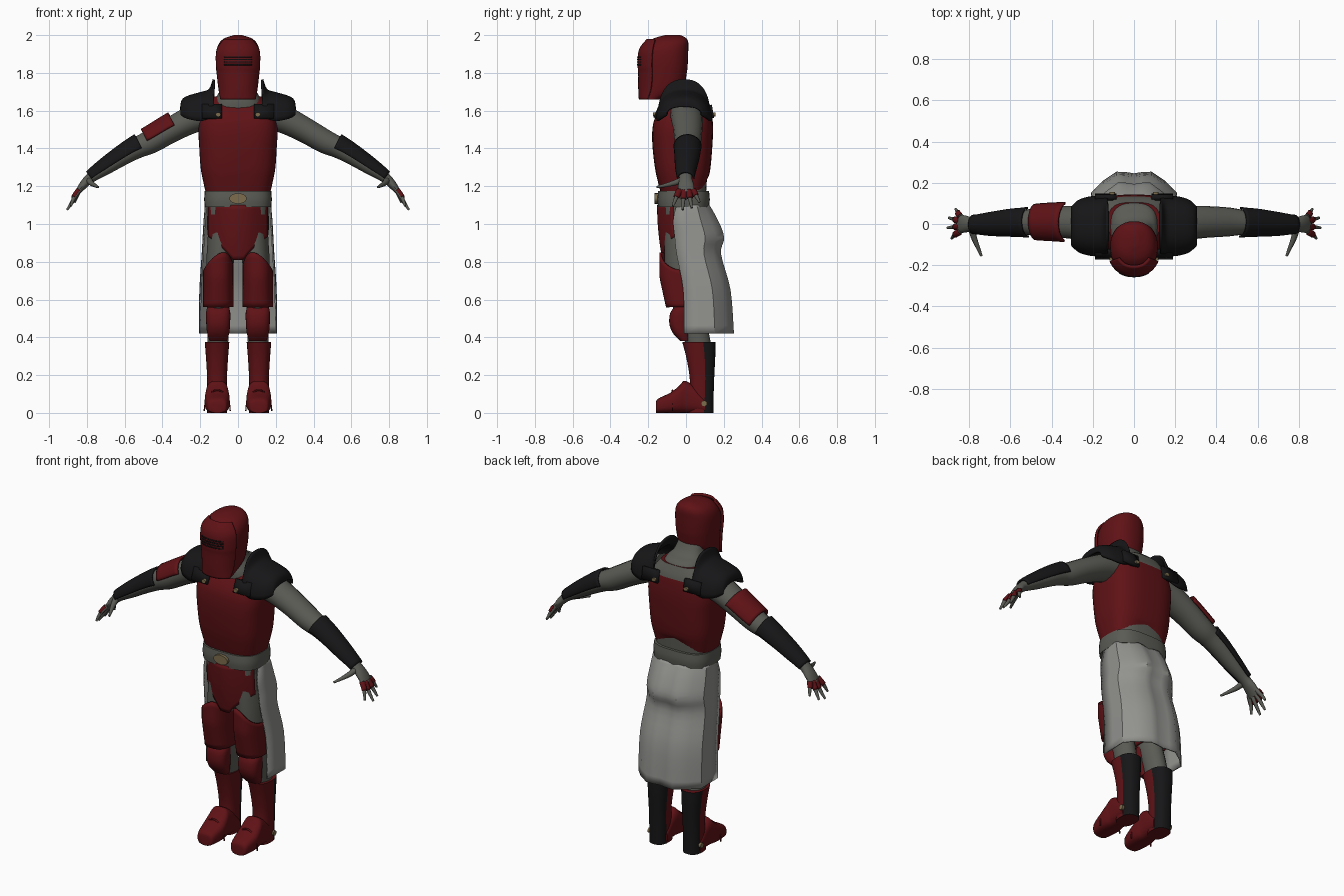
import bpy, bmesh, math
from mathutils import Vector

if "Cube" in bpy.data.objects:
    bpy.data.objects.remove(bpy.data.objects["Cube"])

def material(name, r, g, b):
    m = bpy.data.materials.new(name)
    m.diffuse_color = (r, g, b, 1)
    m.use_nodes = True
    m.node_tree.nodes["Principled BSDF"].inputs["Base Color"].default_value = m.diffuse_color
    return m

RED = material("dark red", .115, .006, .008)
GREY = material("suit grey", .105, .105, .092)
BLACK = material("black", .008, .008, .009)
CAPE = material("light grey", .29, .29, .275)
TAN = material("tan", .2, .15, .075)

def fine(keys, k=4):
    """Smooth (Catmull-Rom) in-betweens for a list of key tuples."""
    out = []
    for i in range(len(keys) - 1):
        p0, p1, p2 = keys[max(i - 1, 0)], keys[i], keys[i + 1]
        p3 = keys[min(i + 2, len(keys) - 1)]
        for j in range(k):
            t = j / k
            out.append(tuple(.5 * (2*b + (c-a)*t + (2*a-5*b+4*c-d)*t*t + (3*b-a-3*c+d)*t**3)
                             for a, b, c, d in zip(p0, p1, p2, p3)))
    return out + [tuple(keys[-1])]

def skin(name, rows, mats, closed=True, thick=0, mirror=False, rule=None):
    """Join rows of points into a surface."""
    bm = bmesh.new()
    vs = [[bm.verts.new(p) for p in row] for row in rows]
    n = len(rows[0])
    for a, b in zip(vs, vs[1:]):
        for j in range(n if closed else n - 1):
            k = (j + 1) % n
            bm.faces.new((a[j], a[k], b[k], b[j]))
    if closed:
        bm.faces.new(vs[0])
        bm.faces.new(vs[-1])
    bmesh.ops.recalc_face_normals(bm, faces=bm.faces)
    bm.normal_update()
    if rule:
        for f in bm.faces:
            f.material_index = rule(f.calc_center_median(), f.normal)
    me = bpy.data.meshes.new(name)
    bm.to_mesh(me)
    bm.free()
    for m in mats:
        me.materials.append(m)
    ob = bpy.data.objects.new(name, me)
    bpy.context.collection.objects.link(ob)
    if thick:
        s = ob.modifiers.new("thickness", 'SOLIDIFY')
        s.thickness, s.offset = thick, 0
    if mirror:
        ob.modifiers.new("mirror", 'MIRROR')
    return ob

def spow(c, e):
    return math.copysign(abs(c) ** (2 / e), c)

def angles(a0, a1, n):
    full = a1 - a0 >= 360
    return [math.radians(a0 + (a1 - a0) * i / (n if full else n - 1)) for i in range(n)]

def rings(keys, cx=0, e=2.6, n=32, a0=0, a1=360, grow=0, k=4):
    """Level cross-sections from (z, front y, back y, half width)."""
    return [[(cx + (rx + grow) * spow(math.cos(a), e),
              (y0 + y1) / 2 + ((y1 - y0) / 2 + grow) * spow(math.sin(a), e), z)
             for a in angles(a0, a1, n)] for z, y0, y1, rx in fine(keys, k)]

def tube(path, grow=0, a0=0, a1=360, n=18):
    """Cross-sections along a path of (x, y, z, side radius, up radius)."""
    pts = [Vector(p[:3]) for p in path]
    rows = []
    for i, p in enumerate(path):
        t = (pts[min(i + 1, len(pts) - 1)] - pts[max(i - 1, 0)]).normalized()
        ref = Vector((1, 0, 0)) if abs(t.y) > .75 else Vector((0, 1, 0))
        u = (ref - t * ref.dot(t)).normalized()
        v = t.cross(u)
        rows.append([pts[i] + u * (p[3] + grow) * math.cos(a) + v * (p[4] + grow) * math.sin(a)
                     for a in angles(a0, a1, n)])
    return rows

def disc(name, loc, axis, rx, rz, depth, mirror=True):
    x, y, z = loc
    rows = []
    for d in (-depth / 2, depth / 2):
        rows.append([(x + d, y + rx * math.cos(a), z + rz * math.sin(a)) if axis == 'x' else
                     (x + rx * math.cos(a), y + d, z + rz * math.sin(a)) for a in angles(0, 360, 20)])
    skin(name, rows, [TAN], mirror=mirror)

# helmet, visor and breathing slits
helm = [(1.66, -.235, -.13, .085), (1.72, -.24, -.02, .1), (1.8, -.24, .004, .11), (1.86, -.24, .01, .115),
        (1.92, -.23, .012, .113), (1.96, -.2, .012, .098), (1.985, -.165, .0, .068), (2.0, -.11, -.03, .02)]
skin("helmet", rings(helm, e=2.3), [RED])
visor = [(1.66, -.24, -.1, .093), (1.72, -.243, -.02, .104), (1.8, -.243, .0, .114),
         (1.84, -.246, .0, .118), (1.92, -.24, -.0, .115), (1.975, -.2, -.06, .075)]
skin("visor", rings(visor, e=2.2, a0=205, a1=335, grow=.004), [RED], closed=False, thick=.012)
for i in range(4):
    z = 1.84 + .014 * i
    skin("visor_slit", rings([(z, -.246, 0, .118), (z + .006, -.246, 0, .118)], e=2.2, a0=238, a1=302,
                             grow=.011, k=1), [BLACK], closed=False, thick=.003)

# neck, chest armour and waist
skin("neck", rings([(1.58, -.13, .115, .15), (1.65, -.135, .11, .125), (1.69, -.125, .09, .105),
                    (1.72, -.12, .03, .085), (1.8, -.12, -.02, .07)]), [GREY])
chest = rings([(1.17, -.135, .105, .172), (1.22, -.148, .115, .183), (1.3, -.165, .13, .198),
               (1.42, -.178, .14, .206), (1.5, -.178, .143, .21), (1.56, -.165, .14, .2),
               (1.62, -.13, .13, .17), (1.675, -.09, .105, .125)], e=3, n=40)
chest = [[(x, y, z + max(0, 1.26 - z) * .75 * (1 - abs(x) / .18) if y > 0 else z) for x, y, z in r] for r in chest]
skin("chest_armour", chest, [RED, GREY], rule=lambda c, n: int(c.z > 1.61 and c.y > .02))
skin("waist", rings([(1.05, -.125, .1, .16), (1.26, -.13, .112, .17)], e=3), [GREY])
skin("belt", rings([(1.09, -.148, .122, .176), (1.13, -.152, .126, .179), (1.175, -.148, .122, .176)], e=3), [GREY])
disc("belt_buckle", (0, -.156, 1.135), 'y', .046, .028, .02, False)

# hips and groin plate
skin("hips", rings([(1.1, -.12, .1, .16), (.97, -.118, .12, .163), (.88, -.11, .115, .14), (.81, -.07, .08, .06)]), [GREY])
groin = []
for i in range(13):
    row = []
    for j in range(25):
        x = .155 * (j / 12 - 1)
        low = .81 + .125 * max(0, (abs(x) - .03) / .125) ** .75
        z = 1.1 + (low - 1.1) * i / 12
        row.append((x, -.147 + .085 * (x / .16) ** 2 + .03 * ((1.1 - z) / .3) ** 2, z))
    groin.append(row)
skin("groin_plate", groin, [RED], closed=False, thick=.012)

# cape hanging from the belt
cape = []
for z, w, f, b in fine([(1.1, .168, -.05, .12), (1.02, .175, -.068, .165), (.93, .18, -.06, .198), (.84, .185, -.05, .182),
                        (.65, .197, -.015, .232), (.42, .2, -.01, .25)]):
    half = [(w, f), (w * 1.01, f + .3 * (b - f)), (w * 1.02, f + .62 * (b - f)), (w * .75, f + .83 * (b - f)),
            (w * .42, b), (w * .2, b - .002)]
    cape.append([(-x, y, z) for x, y in half] + [(0, b - .008, z)] + [(x, y, z) for x, y in half[::-1]])
skin("cape", cape, [CAPE], closed=False, thick=.008)

# legs
skin("leg", tube([(.085, 0, .95, .115, .075), (.095, -.005, .8, .108, .074), (.1, 0, .65, .09, .066),
                  (.105, .01, .55, .075, .06), (.105, .045, .45, .07, .058), (.108, .072, .34, .064, .055)]),
     [GREY], mirror=True)
thigh = []
for i in range(11):
    row = []
    for a in angles(160, 380, 25):
        x = .104 + .074 * spow(math.cos(a), 2.5)
        top = .85 - (.09 * ((x - .075) / .1) ** 2 if x > .075 else .06 * ((.075 - x) / .045) ** 2)
        z = .56 + (top - .56) * i / 10
        row.append((x, .005 + (.105 + .035 * min(1, (z - .56) / .16)) * spow(math.sin(a), 2.5), z))
    thigh.append(row)
skin("thigh_plate", thigh, [RED], closed=False, thick=.012, mirror=True)
skin("knee_guard", rings([(.38, -.03, .02, .045), (.42, -.068, .02, .058), (.47, -.088, .02, .063),
                          (.53, -.083, .02, .064), (.565, -.055, .02, .056)], cx=.105), [RED], mirror=True)
skin("shin_guard", rings([(0, .01, .145, .052), (.12, .02, .147, .052), (.2, .018, .15, .053),
                          (.3, 0, .155, .059), (.375, -.02, .155, .065)], cx=.111, e=2.5),
     [RED, BLACK], mirror=True, rule=lambda c, n: int(n.y > .05))
shoe = [[(.11 + w * spow(math.cos(a), 3), y, h / 2 + h / 2 * spow(math.sin(a), 3)) for a in angles(0, 360, 28)]
        for y, h, w in fine([(-.16, .05, .035), (-.148, .075, .052), (-.08, .108, .066), (-.035, .145, .064),
                             (-.005, .17, .059), (.05, .135, .058), (.1, .075, .058)])]
skin("shoe", shoe, [RED], mirror=True)
skin("toe_seam", [[(.11 + (w + .003) * math.cos(a), y, .01 + h * math.sin(a)) for a in angles(0, 180, 16)]
                  for y, h, w in ((-.075, .108, .066), (-.069, .113, .066))], [RED], closed=False, thick=.006, mirror=True)
disc("ankle_pivot", (.165, .097, .05), 'x', .015, .015, .02)

# arms with forearm guards and one upper arm plate
arm = fine([(.15, 0, 1.58, .085, .08), (.24, .005, 1.555, .084, .075), (.35, .01, 1.5, .077, .068),
            (.46, .01, 1.437, .07, .064), (.53, .008, 1.405, .06, .057), (.6, .006, 1.365, .055, .05),
            (.7, 0, 1.3, .045, .04), (.78, -.002, 1.245, .034, .028), (.82, 0, 1.205, .042, .022),
            (.85, 0, 1.165, .043, .014)], 5)
skin("arm", tube(arm), [GREY], mirror=True)
skin("forearm_guard", tube([p for p in arm if .515 < p[0] < .785], .008, -10, 190), [BLACK],
     closed=False, thick=.01, mirror=True)
plate = [(-x, y, z, u, v) for x, y, z, u, v in arm if .31 < x < .485]
skin("upper_arm_plate", tube(plate, .015, -170, -10), [RED], closed=False, thick=.012)

# fingers with knuckle plates
for y0, y1, x1, z1 in ((-.033, -.07, .885, 1.095), (-.01, -.018, .905, 1.075), (.013, .03, .898, 1.085), (.034, .072, .865, 1.115)):
    p = fine([(.838, y0, 1.182, .013, .013), (.868 if x1 > .87 else .853, (y0 + y1) / 2, (1.185 + z1) / 2, .011, .011),
              (x1, y1, z1, .006, .006)], 5)
    skin("finger", tube(p, n=10), [GREY], mirror=True)
    skin("finger_plate", tube(p[1:6], .003, -10, 190, 10), [RED], closed=False, thick=.004, mirror=True)
thumb = fine([(.79, -.015, 1.235, .018, .018), (.775, -.07, 1.215, .014, .014), (.74, -.155, 1.195, .006, .006)])
skin("thumb", tube(thumb, n=10), [GREY], mirror=True)

# shoulder guards with raised collar, straps and rivets
guard = [[(x, -.01 + h * spow(math.cos(a), 2.4), zb + (zt - zb) * spow(math.sin(a), 2.4)) for a in angles(0, 180, 25)]
         for x, zt, h, zb in fine([(.128, 1.765, .13, 1.58), (.15, 1.71, .138, 1.56), (.2, 1.692, .14, 1.545),
                                   (.26, 1.675, .125, 1.555), (.292, 1.655, .1, 1.57), (.3, 1.62, .09, 1.58)])]
skin("shoulder_guard", guard, [BLACK], closed=False, thick=.012, mirror=True)
for y, slope in ((-.162, .03), (.138, -.012)):
    strap = [[(x, y + slope * (z - 1.56) / .07, z) for x in (.085, .12, .19)] for z in (1.56, 1.595, 1.63)]
    skin("shoulder_strap", strap, [BLACK], closed=False, thick=.022, mirror=True)
    disc("strap_rivet", (.105, y + (.006 if y < 0 else -.002), 1.58), 'y', .014, .01, .04)

# smooth shading
for ob in bpy.context.scene.objects:
    ob.select_set(True)
    bpy.context.view_layer.objects.active = ob
bpy.ops.object.shade_smooth_by_angle(angle=math.radians(38))
